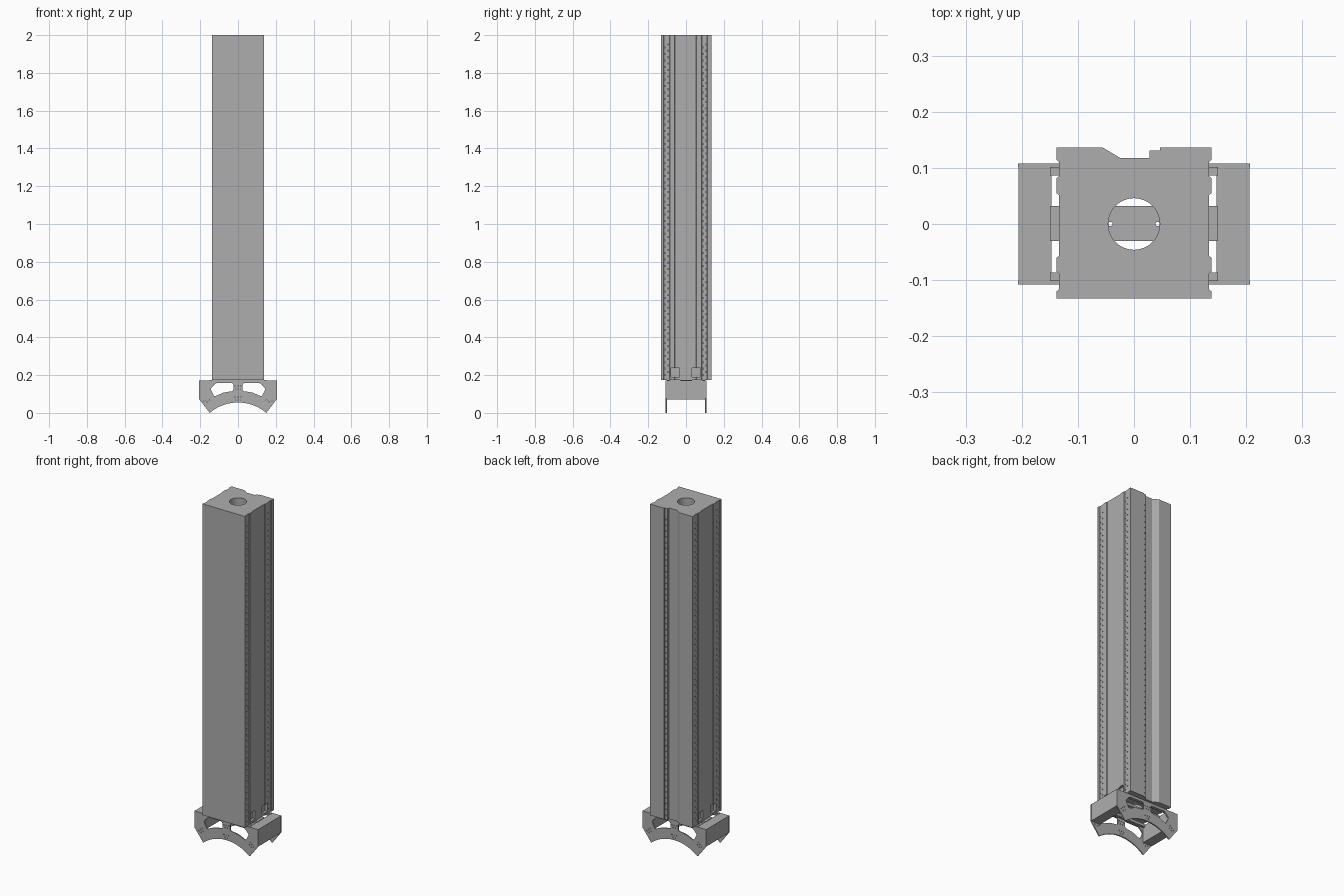
import bpy, bmesh, math
from mathutils import Matrix, Vector

cube = bpy.data.objects.get("Cube")
if cube:
    bpy.data.objects.remove(cube, do_unlink=True)

grey = bpy.data.materials.new("mid grey")
grey.use_nodes = True
grey.diffuse_color = (0.42, 0.42, 0.42, 1)
grey.node_tree.nodes["Principled BSDF"].inputs["Base Color"].default_value = grey.diffuse_color


def finish(name, bm):
    bmesh.ops.recalc_face_normals(bm, faces=bm.faces)
    mesh = bpy.data.meshes.new(name)
    bm.to_mesh(mesh)
    bm.free()
    mesh.materials.append(grey)
    ob = bpy.data.objects.new(name, mesh)
    bpy.context.collection.objects.link(ob)
    return ob


def add_prism(bm, points, to_3d, depth):
    """Extrude an outline; to_3d maps a 2D point to space."""
    face = bm.faces.new([bm.verts.new(to_3d(*p)) for p in points])
    new = bmesh.ops.extrude_face_region(bm, geom=[face])["geom"]
    bmesh.ops.translate(bm, vec=depth, verts=[g for g in new if isinstance(g, bmesh.types.BMVert)])


def add_box(bm, lo, hi):
    lo, hi = Vector(lo), Vector(hi)
    bmesh.ops.create_cube(bm, size=1, matrix=Matrix.Translation((lo + hi) / 2) @ Matrix.Diagonal((*(hi - lo), 1)))


def add_drill(bm, centre, axis, radius, length, sides=6):
    turn = {"x": Matrix.Rotation(math.pi / 2, 4, "Y"),
            "y": Matrix.Rotation(math.pi / 2, 4, "X"), "z": Matrix.Identity(4)}[axis]
    bmesh.ops.create_cone(bm, cap_ends=True, segments=sides, radius1=radius, radius2=radius,
                          depth=length, matrix=Matrix.Translation(centre) @ turn)


def cut(ob, bm):
    cutter = finish(ob.name + "_cutter", bm)
    cutter.hide_render = True
    mod = ob.modifiers.new("cut", "BOOLEAN")
    mod.object = cutter
    mod.solver = "MANIFOLD"
    bpy.ops.object.select_all(action="DESELECT")
    bpy.context.view_layer.objects.active = ob
    ob.select_set(True)
    bpy.ops.object.modifier_apply(modifier=mod.name)
    bpy.data.objects.remove(cutter, do_unlink=True)
    bpy.ops.object.shade_smooth_by_angle(angle=math.radians(30))


# Column: grooved outline, side slots mirrored
W, F, B = 0.138, -0.133, 0.136
BOTTOM, TOP = 0.175, 2.0
side = [(W, F)]
for y0, y1 in ((-0.12, -0.085), (-0.06, 0.055), (0.082, 0.114)):
    side += [(W, y0), (W - 0.004, y0 + 0.003), (W - 0.004, y1 - 0.003), (W, y1)]
side.append((W, B))
back = [(0.046, B), (0.046, 0.131), (0.028, 0.131), (0.028, 0.118), (-0.025, 0.118), (-0.055, B)]
outline = side + back + [(-x, y) for x, y in reversed(side)]
bm = bmesh.new()
add_prism(bm, outline, lambda x, y: (x, y, BOTTOM), (0, 0, TOP - BOTTOM))
column = finish("column", bm)

# Central bore, square pockets and rows of small drilled holes
bm = bmesh.new()
add_drill(bm, (0, 0, 1), "z", 0.046, 3, 48)
for s in (-1, 1):
    for y in (-0.057, 0.055):
        add_box(bm, (s * 0.138 - 0.016, y - 0.022, 0.19), (s * 0.138 + 0.016, y + 0.022, 0.237))
    for row, y in enumerate((-0.112, -0.095, 0.09, 0.106)):
        for i in range(52):
            add_drill(bm, (s * W, y, 0.2 + 0.034 * i + 0.017 * (row % 2)), "x", 0.0035, 0.024)
for i in range(52):
    add_drill(bm, (0.037, 0.131, 0.2 + 0.034 * i), "y", 0.0035, 0.02)
cut(column, bm)

# Arched foot plates with two windows each
half = [(0.207, 0.172), (0.207, 0.075), (0.15, 0.0)]
R = (0.15 ** 2 + 0.055 ** 2) / (2 * 0.055)
sweep = math.asin(0.146 / R)
arch = [(R * math.sin(a), 0.055 - R + R * math.cos(a))
        for a in [sweep * (1 - i / 10) for i in range(21)]]
plate = half + arch + [(-x, z) for x, z in reversed(half)]
window = [(0.025, 0.15), (0.03, 0.157), (0.115, 0.157), (0.125, 0.15), (0.144, 0.128),
          (0.142, 0.12), (0.128, 0.09), (0.12, 0.089), (0.075, 0.108), (0.03, 0.115), (0.025, 0.12)]
for name, y in (("front_arch_plate", -0.108), ("back_arch_plate", 0.101)):
    bm = bmesh.new()
    add_prism(bm, plate, lambda x, z: (x, y, z), (0, 0.007, 0))
    ob = finish(name, bm)
    bm = bmesh.new()
    for s in (-1, 1):
        add_prism(bm, [(s * x, z) for x, z in window], lambda x, z: (x, y - 0.02, z), (0, 0.05, 0))
    # Clusters of fixing holes
    for cx, cz, tilt in ((-0.162, 0.068, 0.7), (0, 0.077, 0), (0.162, 0.068, -0.7), (0, 0.135, 0)):
        for dx, dz in ((-0.015, 0.007), (0, 0.007), (0.015, 0.007), (-0.008, -0.008), (0.008, -0.008)):
            px = cx + dx * math.cos(tilt) - dz * math.sin(tilt)
            pz = cz + dx * math.sin(tilt) + dz * math.cos(tilt)
            add_drill(bm, (px, y, pz), "y", 0.003, 0.06)
    cut(ob, bm)

# Side blocks between the plates
for name, s in (("left_side_block", 1), ("right_side_block", -1)):
    bm = bmesh.new()
    x0, x1 = sorted((s * 0.147, s * 0.206))
    add_box(bm, (x0, -0.102, 0.072), (x1, 0.102, 0.172))
    finish(name, bm)

# Crossbar under the bore, and rails carrying the column
bm = bmesh.new()
add_box(bm, (-0.15, -0.03, 0.16), (0.15, 0.032, 0.175))
bar = finish("crossbar", bm)
bm = bmesh.new()
for s in (-1, 1):
    add_drill(bm, (s * 0.042, 0, 0.17), "z", 0.004, 0.1, 12)
cut(bar, bm)
for name, y in (("front_rail", -0.1015), ("back_rail", 0.0865)):
    bm = bmesh.new()
    add_box(bm, (-0.15, y, 0.16), (0.15, y + 0.015, 0.175))
    finish(name, bm)
